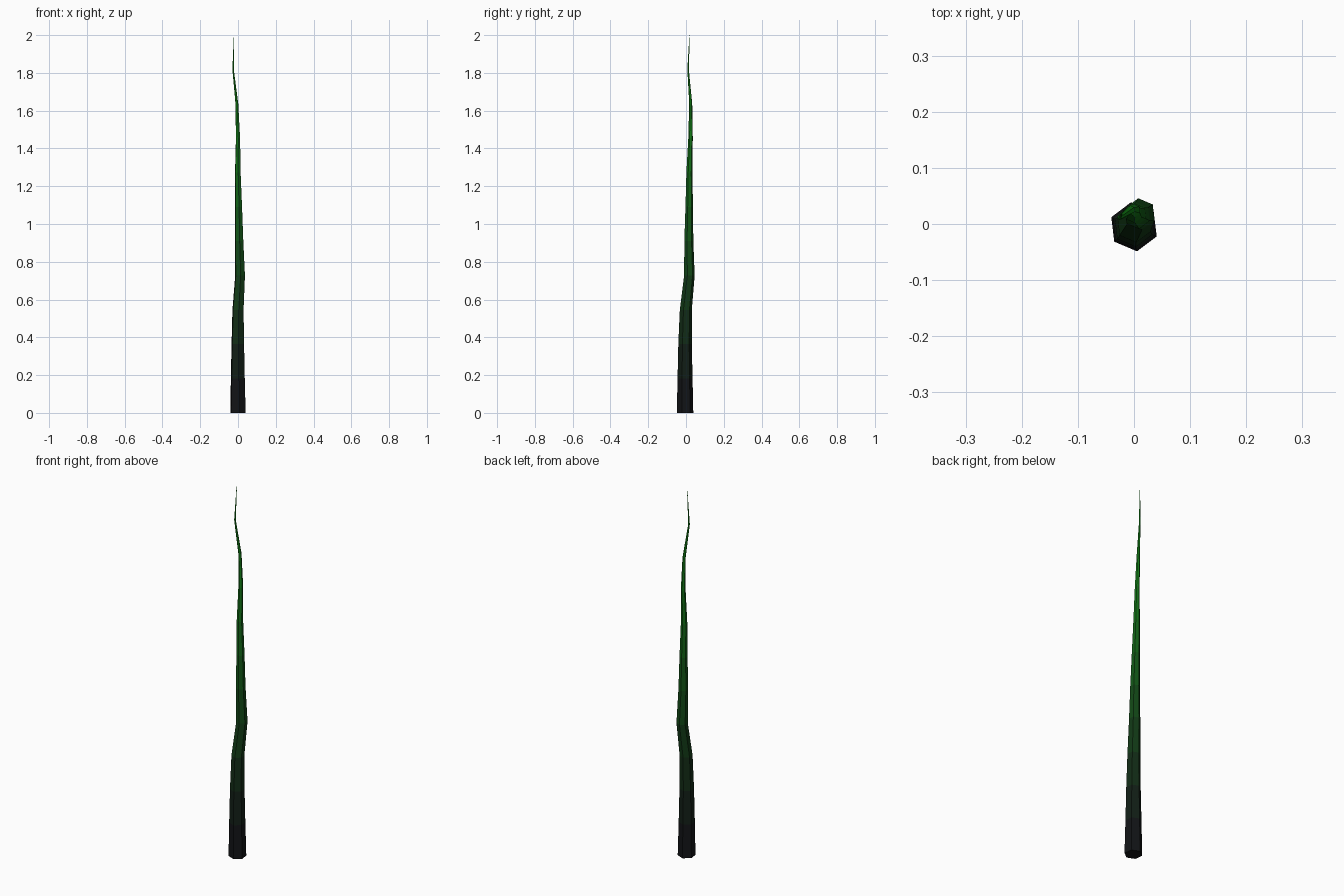
import bpy, bmesh, math

if "Cube" in bpy.data.objects:
    bpy.data.objects.remove(bpy.data.objects["Cube"])

# Wavering centreline (x, y) of the evenly spaced rings, bottom to top
centres = [(0, -.005), (-.001, -.005), (-.001, -.005), (0, -.001),
           (.011, .018), (.006, .015), (.003, .017), (-.001, .018),
           (0, .024), (-.006, .025), (-.026, .011), (-.021, .019)]
SIDES, HEIGHT, RADIUS, TURN = 6, 2.0, .044, math.radians(-83)
last = len(centres) - 1

bm = bmesh.new()

# Six-sided rings tapering towards the tip
rings = []
for i, (cx, cy) in enumerate(centres):
    t = i / last
    r = max(RADIUS * (1 - t), .001)
    rings.append([bm.verts.new((cx + r * math.cos(TURN + k * math.tau / SIDES),
                                cy + r * math.sin(TURN + k * math.tau / SIDES),
                                HEIGHT * t)) for k in range(SIDES)])

# Side faces, one colour band per segment, plus end caps
for i, (a, b) in enumerate(zip(rings, rings[1:])):
    for k in range(SIDES):
        n = (k + 1) % SIDES
        bm.faces.new((a[k], a[n], b[n], b[k])).material_index = i
bm.faces.new(rings[0][::-1])
bm.faces.new(rings[-1]).material_index = last - 1

mesh = bpy.data.meshes.new("grass_blade")
bm.to_mesh(mesh)
bm.free()

# Gradient from near black at the root to green at the tip
for i in range(last):
    t = (i + .5) / last
    mat = bpy.data.materials.new(f"blade_green_{i}")
    mat.diffuse_color = (.006, .006 + .32 * t ** 1.9, .008, 1)
    mat.use_nodes = True
    mat.node_tree.nodes["Principled BSDF"].inputs["Base Color"].default_value = mat.diffuse_color
    mesh.materials.append(mat)

blade = bpy.data.objects.new("grass_blade", mesh)
bpy.context.collection.objects.link(blade)
